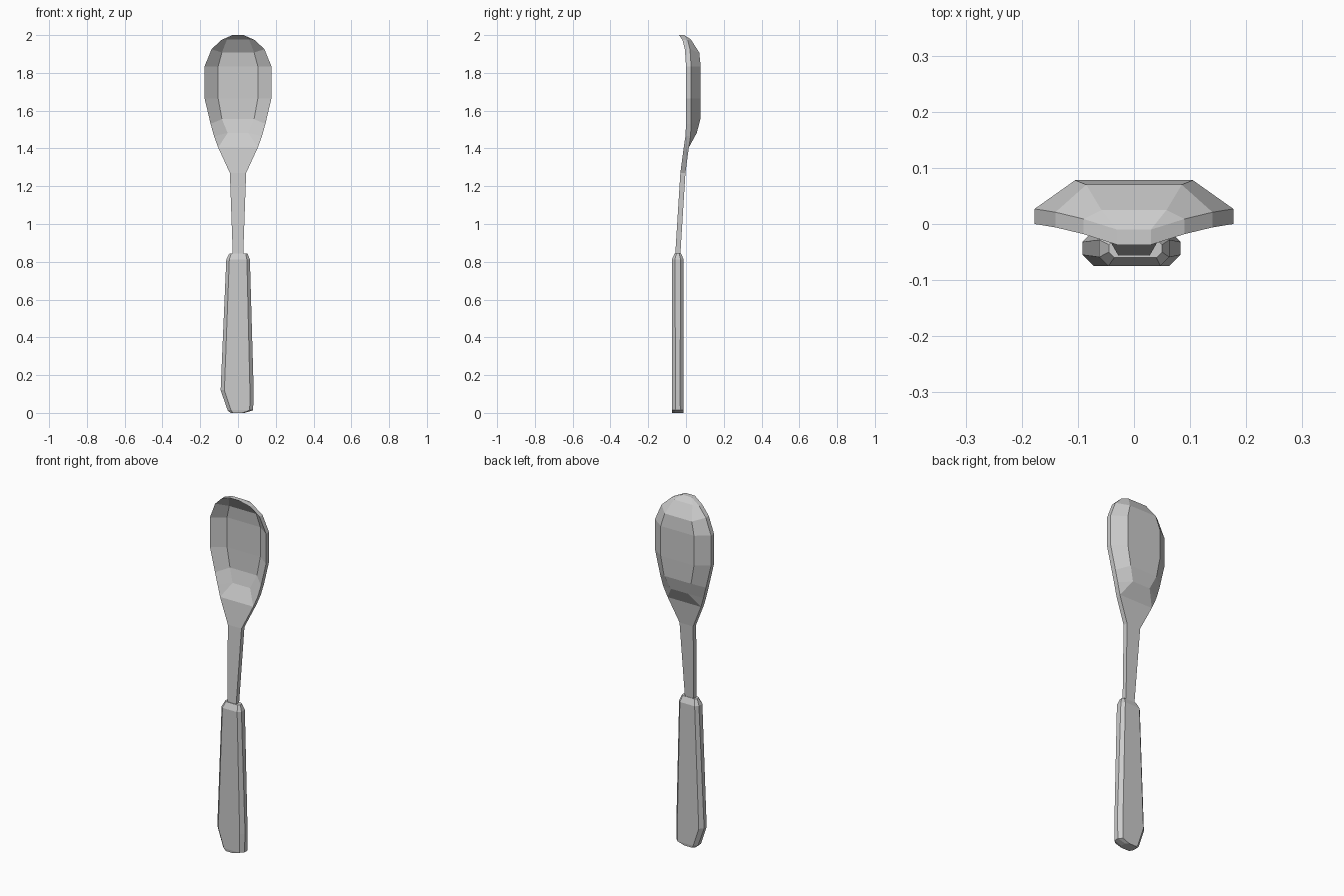
import bpy, bmesh

cube = bpy.data.objects.get("Cube")
if cube:
    bpy.data.objects.remove(cube)


def material(name, colour):
    m = bpy.data.materials.new(name)
    m.use_nodes = True
    m.diffuse_color = colour
    m.node_tree.nodes["Principled BSDF"].inputs["Base Color"].default_value = colour
    return m


steel = material("brushed_steel_grey", (0.6, 0.6, 0.6, 1))


def finish(bm, name):
    bmesh.ops.recalc_face_normals(bm, faces=bm.faces)
    mesh = bpy.data.meshes.new(name)
    bm.to_mesh(mesh)
    bm.free()
    mesh.materials.append(steel)
    bpy.context.collection.objects.link(bpy.data.objects.new(name, mesh))


# Spoon head: right-half points (x, y, z) of the front surface
rim = [(.03, -.037, 2), (.09, -.018, 1.973), (.14, -.006, 1.925), (.177, 0, 1.835),
       (.177, 0, 1.665), (.145, 0, 1.53), (.127, -.003, 1.465), (.105, -.012, 1.405)]
bowl = [(.058, -.002, 1.978), (.085, .043, 1.908), (.105, .051, 1.835),
        (.105, .051, 1.665), (.085, .049, 1.555), (.055, .03, 1.482)]
neck = [(.043, -.03, 1.27), (.027, -.058, .82)]

bm = bmesh.new()


def pair(p):
    x, y, z = p
    return [bm.verts.new((s * x, y, z)) for s in (-1, 1)]


R, B, N = ([pair(p) for p in pts] for pts in (rim, bowl, neck))


def strip(rows):
    for a, b in zip(rows, rows[1:]):
        bm.faces.new((a[0], a[1], b[1], b[0]))


strip([R[0]] + B + [R[-1]] + N)
for s in (0, 1):
    bm.faces.new((R[0][s], R[1][s], B[0][s]))
    bm.faces.new((R[-1][s], R[-2][s], B[-1][s]))
    for i in range(len(B) - 1):
        bm.faces.new((R[i + 1][s], R[i + 2][s], B[i + 1][s], B[i][s]))

# Thicken the sheet straight backwards
bmesh.ops.recalc_face_normals(bm, faces=bm.faces)
front = list(bm.faces)
edges = [e for e in bm.edges if e.is_boundary]
back = bmesh.ops.duplicate(bm, geom=list(bm.verts) + list(bm.edges) + front)
twin = back["vert_map"]
for v in [g for g in back["geom"] if isinstance(g, bmesh.types.BMVert)]:
    v.co.y += .027
for e in edges:
    a, b = e.verts
    bm.faces.new((a, b, twin[b], twin[a]))
finish(bm, "spoon_head_and_neck")

# Handle: chamfered sections (z, left x, right x, front y, back y, chamfer)
sections = [(0, -.04, .035, -.073, -.014, .014),
            (.014, -.055, .08, -.075, -.012, .018),
            (.12, -.092, .083, -.075, -.012, .02),
            (.812, -.062, .063, -.075, -.012, .016),
            (.845, -.045, .05, -.06, -.027, .01)]
bm = bmesh.new()
loops = []
for z, l, r, f, b, c in sections:
    ring = [(l + c, f), (r - c, f), (r, f + c), (r, b - c),
            (r - c, b), (l + c, b), (l, b - c), (l, f + c)]
    loops.append([bm.verts.new((x, y, z)) for x, y in ring])
for lo, hi in zip(loops, loops[1:]):
    for i in range(len(lo)):
        j = (i + 1) % len(lo)
        bm.faces.new((lo[i], lo[j], hi[j], hi[i]))
bm.faces.new(loops[0])
bm.faces.new(loops[-1])
finish(bm, "handle")
